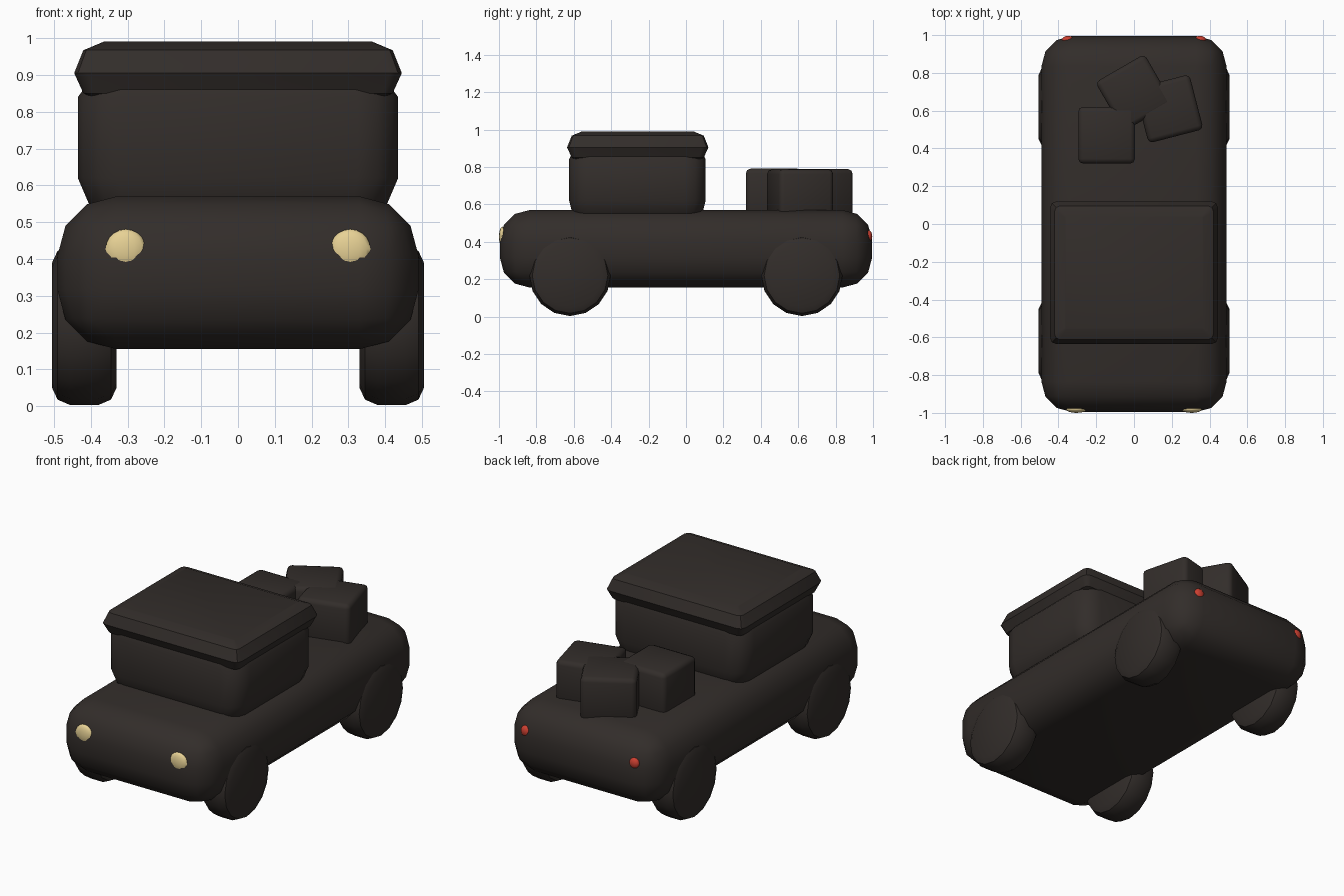
import bpy, bmesh
from math import pi, cos, sin, radians

if "Cube" in bpy.data.objects:
    bpy.data.objects.remove(bpy.data.objects["Cube"])


def material(name, rgb):
    m = bpy.data.materials.new(name)
    m.diffuse_color = (*rgb, 1)
    m.use_nodes = True
    m.node_tree.nodes["Principled BSDF"].inputs["Base Color"].default_value = m.diffuse_color
    return m


DARK = material("dark", (0.032, 0.026, 0.023))
CREAM = material("cream", (0.80, 0.64, 0.30))
RED = material("red", (0.60, 0.05, 0.03))


def finish(bm, name, mat, angle=50):
    bmesh.ops.recalc_face_normals(bm, faces=bm.faces)
    me = bpy.data.meshes.new(name)
    bm.to_mesh(me)
    bm.free()
    me.materials.append(mat)
    ob = bpy.data.objects.new(name, me)
    bpy.context.collection.objects.link(ob)
    bpy.ops.object.select_all(action='DESELECT')
    ob.select_set(True)
    bpy.context.view_layer.objects.active = ob
    bpy.ops.object.shade_smooth_by_angle(angle=radians(angle))
    return ob


def loft(bm, rings):
    loops = [[bm.verts.new(p) for p in ring] for ring in rings]
    n = len(loops[0])
    for a, b in zip(loops, loops[1:]):
        for i in range(n):
            j = (i + 1) % n
            bm.faces.new((a[i], a[j], b[j], b[i]))
    bm.faces.new(loops[0])
    bm.faces.new(loops[-1])


def rounded_rect(hx, hy, z, r, segs, cy=0):
    pts = []
    for k, (sx, sy) in enumerate(((1, 1), (-1, 1), (-1, -1), (1, -1))):
        for i in range(segs + 1):
            a = pi / 2 * (k + i / segs)
            pts.append((sx * (hx - r) + r * cos(a), cy + sy * (hy - r) + r * sin(a), z))
    return pts


def rounded_box(name, center, size, bevel, segs, rot=0):
    bm = bmesh.new()
    bmesh.ops.create_cube(bm, size=1)
    bmesh.ops.scale(bm, vec=size, verts=bm.verts)
    bmesh.ops.bevel(bm, geom=list(bm.edges), offset=bevel, segments=segs,
                    profile=0.5, affect='EDGES')
    ob = finish(bm, name, DARK)
    ob.location = center
    ob.rotation_euler.z = radians(rot)
    return ob


# body
rounded_box("body", (0, 0, 0.3625), (0.98, 1.99, 0.415), 0.16, 3)

# cabin, tucked in at the bottom
bm = bmesh.new()
loft(bm, [rounded_rect(0.435 - d, 0.365 - d * 0.6, z, 0.11 - d * 0.5, 3, -0.26)
          for z, d in ((0.52, 0.06), (0.55, 0.03), (0.62, 0), (0.84, 0), (0.88, 0.03))])
finish(bm, "cabin", DARK)

# roof slab with bulging rim
bm = bmesh.new()
loft(bm, [rounded_rect(0.445 - d, 0.378 - d, z, 0.035 - d * 0.35, 2, -0.258)
          for z, d in ((0.832, 0.065), (0.85, 0.025), (0.905, 0), (0.967, 0.025), (0.99, 0.08))])
finish(bm, "roof", DARK, 40)

# wheels: (x, radius) profile revolved about the axle
tyre = ((0.33, 0.17), (0.345, 0.202), (0.38, 0.217), (0.455, 0.217), (0.49, 0.202), (0.505, 0.17))
for side, sx in (("left", -1), ("right", 1)):
    for end, y in (("front", -0.62), ("rear", 0.62)):
        bm = bmesh.new()
        loft(bm, [[(sx * x, y + r * sin(2 * pi * i / 16), 0.22 - r * cos(2 * pi * i / 16))
                   for i in range(16)] for x, r in tyre])
        for v in bm.verts:
            v.co.z = max(v.co.z, 0)
        finish(bm, f"{end}_{side}_wheel", DARK, 40)

# cargo crates
for i, (x, y, rot) in enumerate(((-0.145, 0.47, 0), (0.0, 0.695, 30), (0.185, 0.61, 14.5))):
    rounded_box(f"crate_{i + 1}", (x, y, 0.66 - i * 0.002), (0.30, 0.30, 0.262), 0.025, 2, rot)

# lights
for side, sx in (("left", -1), ("right", 1)):
    for name, mat, loc, size in (
            ("headlight", CREAM, (0.305, -0.98, 0.427), (0.056, 0.02, 0.054)),
            ("tail_light", RED, (0.35, 0.975, 0.43), (0.032, 0.021, 0.032))):
        bm = bmesh.new()
        bmesh.ops.create_uvsphere(bm, u_segments=14, v_segments=10, radius=1)
        bmesh.ops.scale(bm, vec=size, verts=bm.verts)
        finish(bm, f"{side}_{name}", mat).location = (sx * loc[0], loc[1], loc[2])
